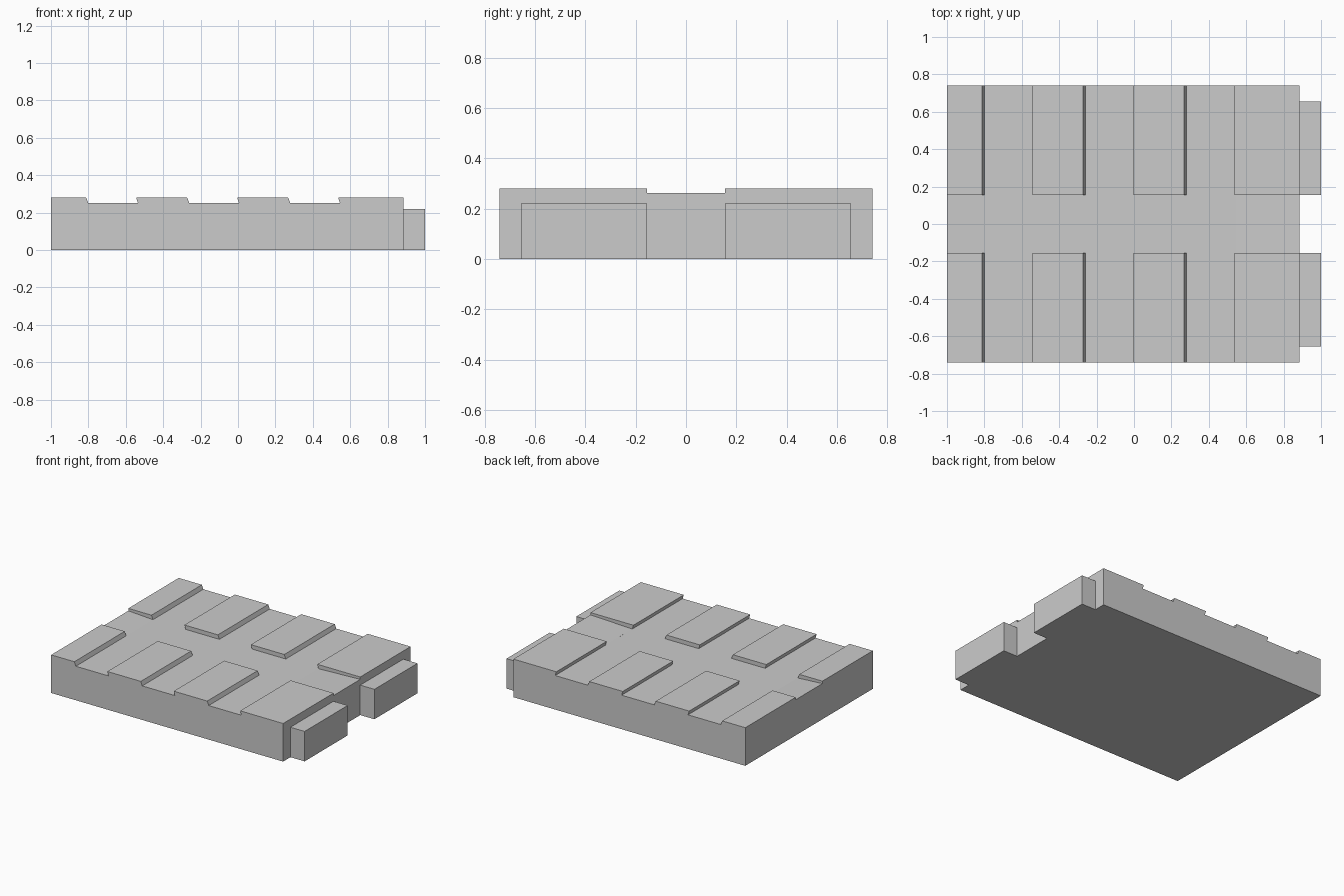
import bpy, bmesh

if "Cube" in bpy.data.objects:
    bpy.data.objects.remove(bpy.data.objects["Cube"])

L, R, HALF_Y = -1.0, 0.885, 0.74
FLOOR, TOP, CHANNEL = 0.25, 0.28, 0.155


def extrude_profile(name, pts, y0, y1):
    """Extrude an x/z outline along y."""
    bm = bmesh.new()
    face = bm.faces.new([bm.verts.new((x, y0, z)) for x, z in pts])
    out = bmesh.ops.extrude_face_region(bm, geom=[face])
    verts = [v for v in out["geom"] if isinstance(v, bmesh.types.BMVert)]
    bmesh.ops.translate(bm, verts=verts, vec=(0, y1 - y0, 0))
    bmesh.ops.recalc_face_normals(bm, faces=bm.faces)
    mesh = bpy.data.meshes.new(name)
    bm.to_mesh(mesh)
    bm.free()
    obj = bpy.data.objects.new(name, mesh)
    bpy.context.collection.objects.link(obj)
    return obj


# Slab with leaning raised pads, separated by three cross grooves
outline = [(L, 0), (L, TOP)]
for i in range(3):
    x = -0.812 + 0.54 * i
    outline += [(x, TOP), (x + 0.012, FLOOR), (x + 0.277, FLOOR), (x + 0.268, TOP)]
outline += [(R, TOP), (R, 0)]
slab = extrude_profile("slab", outline, -HALF_Y, HALF_Y)

# Lengthwise channel, its floor rising slightly at both ends
channel = extrude_profile("channel_cutter", [
    (L - 0.05, 0.35), (L - 0.05, 0.265), (-0.8, FLOOR),
    (0.54, FLOOR), (R + 0.05, 0.264), (R + 0.05, 0.35)], -CHANNEL, CHANNEL)
channel.hide_render = True
channel.hide_viewport = True
cut = slab.modifiers.new("channel", "BOOLEAN")
cut.operation = "DIFFERENCE"
cut.solver = "EXACT"
cut.object = channel

# End tabs
for name, side in (("front_tab", -1), ("back_tab", 1)):
    extrude_profile(name, [(R, 0), (R, 0.22), (1, 0.22), (1, 0)],
                    side * CHANNEL, side * 0.655)
